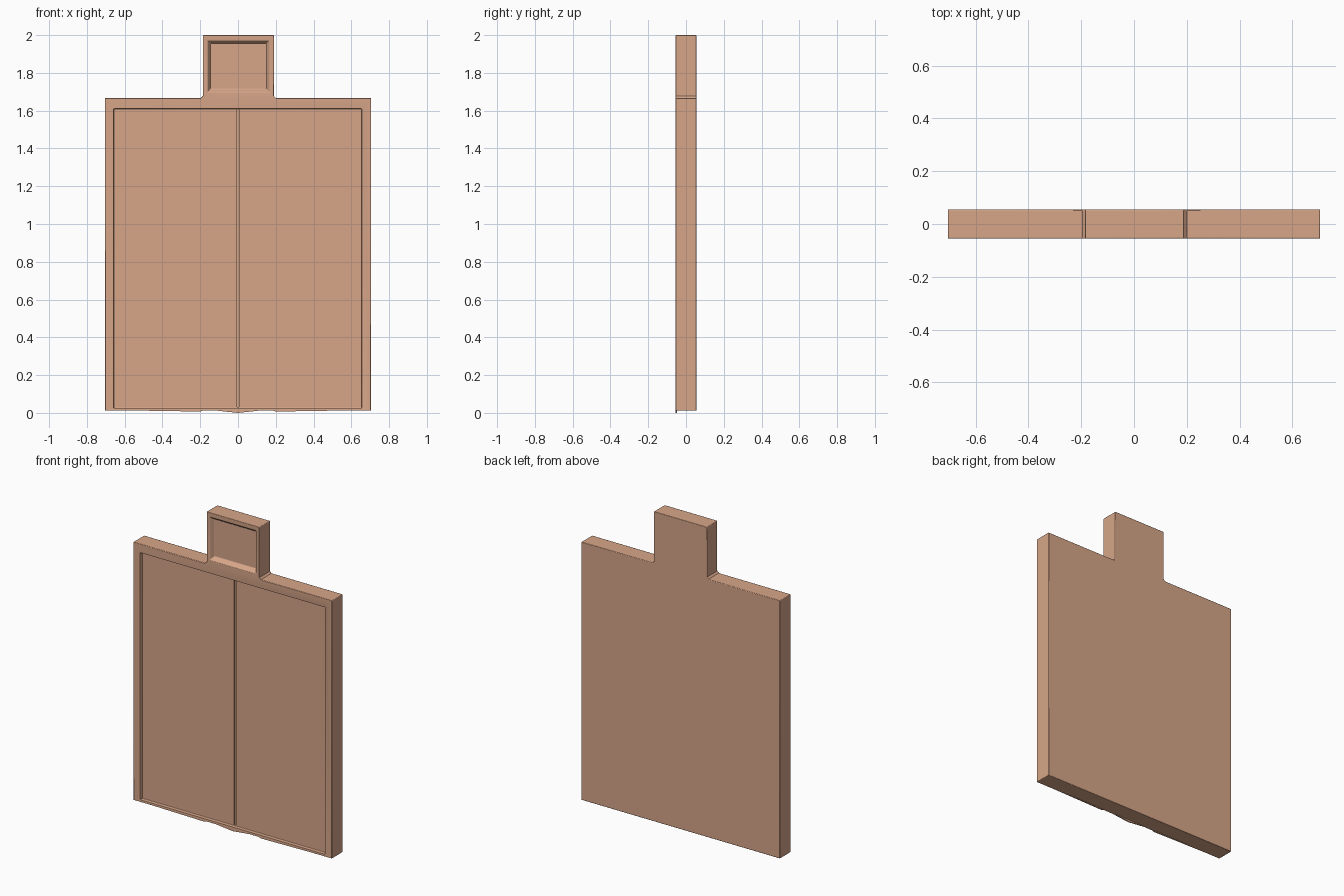
import bpy, bmesh

if "Cube" in bpy.data.objects:
    bpy.data.objects.remove(bpy.data.objects["Cube"])

mat = bpy.data.materials.new("warm_copper")
mat.diffuse_color = (0.68, 0.38, 0.25, 1)
mat.use_nodes = True
mat.node_tree.nodes["Principled BSDF"].inputs["Base Color"].default_value = mat.diffuse_color
FRONT, BACK = -0.055, 0.055


def prism(name, front_pts, y0, y1, back_pts=None):
    """Solid between two matching x-z outlines at depths y0 and y1."""
    bm = bmesh.new()
    a = [bm.verts.new((x, y0, z)) for x, z in front_pts]
    b = [bm.verts.new((x, y1, z)) for x, z in (back_pts or front_pts)]
    bm.faces.new(a)
    bm.faces.new(b[::-1])
    n = len(a)
    for i in range(n):
        bm.faces.new((a[i], b[i], b[(i + 1) % n], a[(i + 1) % n]))
    bmesh.ops.recalc_face_normals(bm, faces=bm.faces)
    me = bpy.data.meshes.new(name)
    bm.to_mesh(me)
    bm.free()
    ob = bpy.data.objects.new(name, me)
    bpy.context.collection.objects.link(ob)
    me.materials.append(mat)
    return ob


def rect(x0, x1, z0, z1):
    return [(x0, z0), (x1, z0), (x1, z1), (x0, z1)]


def cut(target, cutter):
    cutter.hide_render = True
    cutter.hide_set(True)
    m = target.modifiers.new("cut", 'BOOLEAN')
    m.operation = 'DIFFERENCE'
    m.solver = 'EXACT'
    m.object = cutter


def bevel(ob, width, segments):
    m = ob.modifiers.new("bevel", 'BEVEL')
    m.width = width
    m.segments = segments
    m.limit_method = 'ANGLE'
    m.angle_limit = 0.9


# flat body with the square tab on top
outline = [(-0.705, 0.012), (0.705, 0.012), (0.705, 1.667), (0.201, 1.667),
           (0.19, 1.678), (0.19, 2.0), (-0.185, 2.0), (-0.185, 1.678),
           (-0.196, 1.667), (-0.705, 1.667)]
body = prism("panel_body", outline, FRONT, BACK)

# shallow front recesses: large double panel and tapered tab window
pocket = prism("panel_recess_cutter", rect(-0.657, 0.655, 0.026, 1.61), FRONT - 0.05, FRONT + 0.024)
window = prism("tab_recess_cutter", rect(-0.175, 0.18, 1.68, 1.985), FRONT - 0.02, FRONT + 0.025,
               rect(-0.145, 0.15, 1.715, 1.955))
cut(body, pocket)
cut(body, window)
bevel(body, 0.006, 2)

# thin seam between the two halves
seam = prism("seam_cutter", rect(-0.006, 0.006, 0.03, 1.606), FRONT - 0.02, FRONT + 0.032)
cut(body, seam)

# slim scalloped lip hanging under the front edge
lip = prism("bottom_lip", [(-0.66, 0.022), (-0.64, 0.014), (-0.2, 0.007), (-0.17, 0.018),
                           (0, 0.0), (0.17, 0.018), (0.2, 0.007), (0.64, 0.014), (0.66, 0.022)],
            FRONT, FRONT + 0.008)

# smooth shading with sharp creases kept
for ob in (body, lip):
    bpy.ops.object.select_all(action='DESELECT')
    ob.select_set(True)
    bpy.context.view_layer.objects.active = ob
    bpy.ops.object.shade_smooth_by_angle(angle=0.6)
